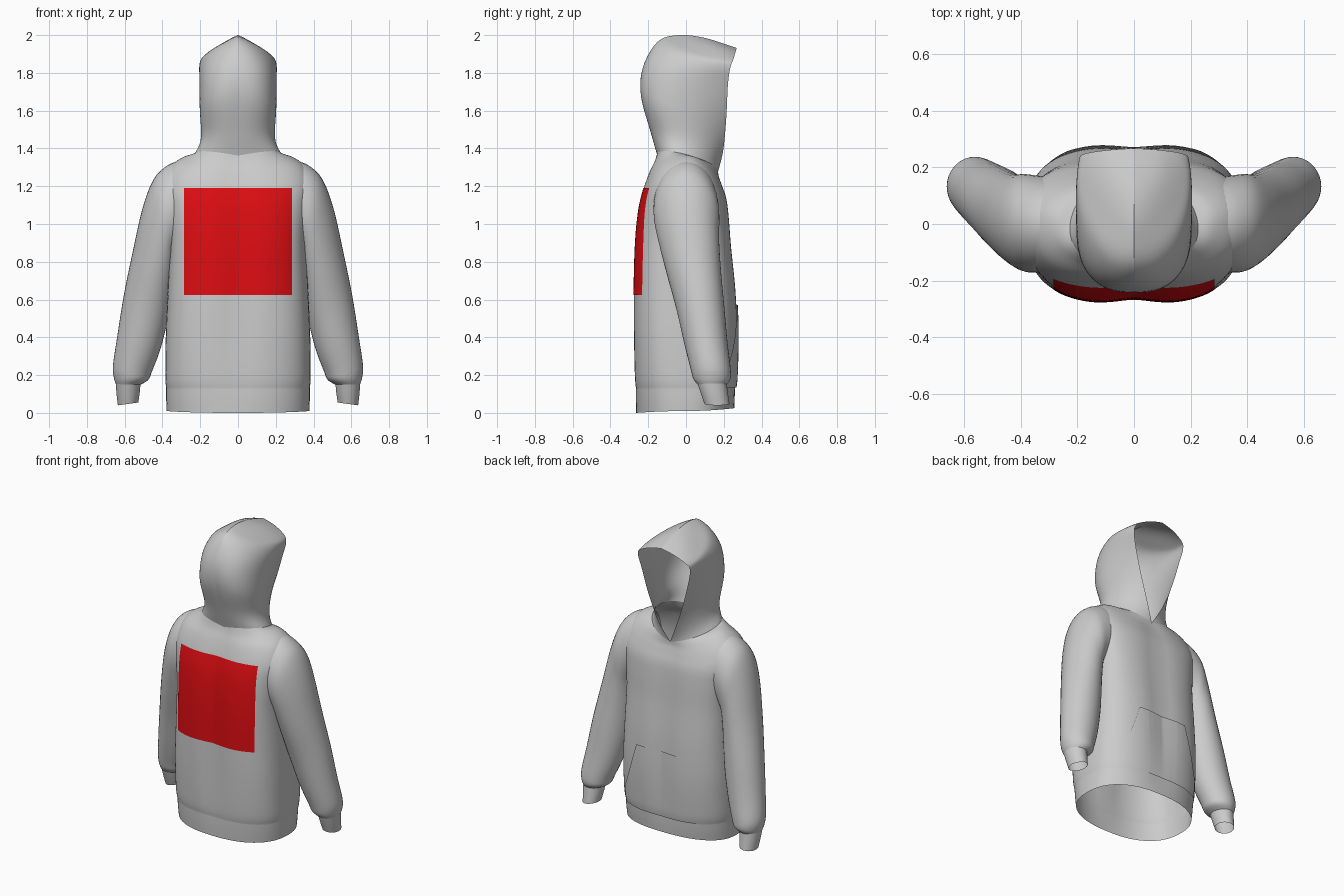
import bpy, bmesh, math
from mathutils import Vector
from mathutils.bvhtree import BVHTree

if "Cube" in bpy.data.objects:
    bpy.data.objects.remove(bpy.data.objects["Cube"])


def spline(keys, steps):
    """Catmull-Rom through key rings (lists of Vectors)."""
    out = []
    n = len(keys)
    for i in range(n - 1):
        a, b, c, d = keys[max(i - 1, 0)], keys[i], keys[i + 1], keys[min(i + 2, n - 1)]
        for s in range(steps):
            t = s / steps
            out.append([0.5 * (2 * q + (r - p) * t + (2 * p - 5 * q + 4 * r - u) * t * t
                               + (3 * q - p - 3 * r + u) * t ** 3)
                        for p, q, r, u in zip(a, b, c, d)])
    out.append(keys[-1])
    return out


def loft(name, keys, closed=True, steps=5, mirror=False):
    rings = spline(keys, steps)
    bm = bmesh.new()
    rows = [[bm.verts.new(p) for p in r] for r in rings]
    n = len(rows[0])
    for r0, r1 in zip(rows, rows[1:]):
        for i in range(n if closed else n - 1):
            j = (i + 1) % n
            bm.faces.new((r0[i], r0[j], r1[j], r1[i]))
    bmesh.ops.remove_doubles(bm, verts=bm.verts, dist=0.0005)
    bmesh.ops.recalc_face_normals(bm, faces=bm.faces)
    me = bpy.data.meshes.new(name)
    bm.to_mesh(me)
    bm.free()
    me.shade_smooth()
    ob = bpy.data.objects.new(name, me)
    bpy.context.collection.objects.link(ob)
    if mirror:
        ob.modifiers.new("mirror", 'MIRROR').use_mirror_merge = False
    return ob


def bezier(p, c1, c2, e, t):
    return p * (1 - t) ** 3 + c1 * 3 * t * (1 - t) ** 2 + c2 * 3 * t * t * (1 - t) + e * t ** 3


def hood_arc(p, c1, c2, e, N=36):
    """Curve from the centre seam round the side to the opening rim."""
    pts = Vector((0, *p)), Vector(c1), Vector(c2), Vector(e)
    return [bezier(*pts, i / N) for i in range(N + 1)]


# neck seam shared by hood and torso
NECK = ((-.152, 1.362), (.36, -.18, 1.43), (.24, .20, 1.335), (0, .168, 1.27))


def body_ring(hw, yb, yf, zs, zb, zf, n, N=72):
    """Superellipse ring from the back centre; side, back and front heights may differ."""
    pts = []
    for i in range(N):
        a = 2 * math.pi * i / N - math.pi / 2
        c, s = math.cos(a), math.sin(a)
        x = hw * math.copysign(abs(c) ** (2 / n), c)
        k = abs(s) ** (2 / n)
        dent = 0.06 * min(1, zb / .5) * math.exp(-(x / 0.08) ** 2)
        y = (yf if s > 0 else yb) * k * (1 - dent)
        pts.append(Vector((x, y, zs + ((zf if s > 0 else zb) - zs) * k * k)))
    return pts


# torso
half_neck = hood_arc(*NECK)
neck_ring = half_neck + [Vector((-p.x, p.y, p.z)) for p in half_neck[-2:0:-1]]
torso = loft("torso", [body_ring(*r) for r in (
    (.380, -.268, .262, .13, .13, .13, 2.6),
    (.385, -.275, .270, .20, .20, .20, 2.7),
    (.382, -.280, .276, .42, .42, .42, 2.9),
    (.372, -.280, .266, .65, .65, .65, 3.0),
    (.362, -.272, .242, .90, .90, .88, 3.2),
    (.378, -.255, .230, 1.08, 1.07, 1.03, 3.1),
    (.392, -.230, .218, 1.20, 1.18, 1.13, 2.9),
    (.360, -.200, .196, 1.300, 1.27, 1.20, 2.6),
    (.285, -.174, .182, 1.357, 1.33, 1.245, 2.3))] + [neck_ring])

# hem band
loft("hem_band", [body_ring(*r) for r in (
    (.378, -.264, .256, .01, 0, .025, 2.4),
    (.380, -.267, .260, .07, .07, .08, 2.5),
    (.380, -.268, .262, .13, .13, .13, 2.6))])


def sleeve_ring(ix, iz, ox, oz, yc, yr, N=36):
    mid = Vector(((ix + ox) / 2, yc, (iz + oz) / 2))
    half = Vector(((ox - ix) / 2, 0, (oz - iz) / 2))
    return [mid + half * math.cos(2 * math.pi * i / N)
            + Vector((0, yr * math.sin(2 * math.pi * i / N), 0)) for i in range(N)]


# sleeves, shoulder to wrist
loft("sleeves", [sleeve_ring(*r) for r in (
    (.300, .88, .290, 1.340, .00, .165),
    (.325, .85, .370, 1.312, .00, .172),
    (.335, .82, .445, 1.240, .005, .172),
    (.335, .76, .505, 1.085, .015, .160),
    (.345, .66, .558, .850, .040, .145),
    (.370, .50, .605, .620, .075, .128),
    (.410, .34, .640, .400, .105, .115),
    (.455, .22, .662, .250, .130, .106),
    (.475, .175, .657, .185, .137, .098),
    (.515, .150, .645, .150, .138, .076))], mirror=True)

# cuffs
loft("cuffs", [sleeve_ring(*r) for r in (
    (.515, .170, .648, .165, .136, .078),
    (.520, .110, .643, .100, .150, .072),
    (.528, .055, .636, .040, .164, .066))], mirror=True)

# hood: one half, mirrored at the seam
loft("hood", [hood_arc(*r) for r in (
    NECK,
    ((-.185, 1.48), (.25, -.20, 1.49), (.25, .10, 1.45), (.06, .197, 1.39)),
    ((-.237, 1.68), (.22, -.26, 1.66), (.26, .0, 1.62), (.125, .213, 1.56)),
    ((-.228, 1.83), (.18, -.23, 1.83), (.25, -.05, 1.78), (.175, .222, 1.74)),
    ((-.150, 1.965), (.12, -.15, 1.94), (.24, .0, 1.86), (.193, .235, 1.83)),
    ((-.040, 2.0), (.10, -.02, 1.955), (.21, .12, 1.88), (.170, .250, 1.87)),
    ((.100, 1.985), (.06, .12, 1.965), (.12, .2, 1.925), (.09, .262, 1.910)),
    ((.268, 1.932), (0, .268, 1.932), (0, .268, 1.932), (0, .268, 1.932)))],
    closed=False, mirror=True)

# sheets laid on the torso surface
bvh = BVHTree.FromPolygons([v.co for v in torso.data.vertices],
                           [tuple(p.vertices) for p in torso.data.polygons])


def sheet(name, z0, z1, width, side, lift, nx=40, nz=30):
    rows = []
    for j in range(nz + 1):
        z = z0 + (z1 - z0) * j / nz
        row = []
        for i in range(nx + 1):
            x = width(z) * (2 * i / nx - 1)
            hit = bvh.ray_cast(Vector((x, side, z)), Vector((0, -side, 0)))[0]
            row.append(Vector((x, hit.y + side * lift, z)))
        rows.append(row)
    return loft(name, rows, closed=False, steps=1)


# front pocket with slanted openings
sheet("front_pocket", .135, .57,
      lambda z: .30 - .12 * min(1, max(0, (z - .25) / .32)) ** .8, 1, .008)

# red back panel
panel = sheet("back_panel", .625, 1.19, lambda z: .285, -1, .003)
red = bpy.data.materials.new("red")
red.diffuse_color = (.72, .004, .006, 1)
red.use_nodes = True
red.node_tree.nodes["Principled BSDF"].inputs["Base Color"].default_value = red.diffuse_color
panel.data.materials.append(red)
